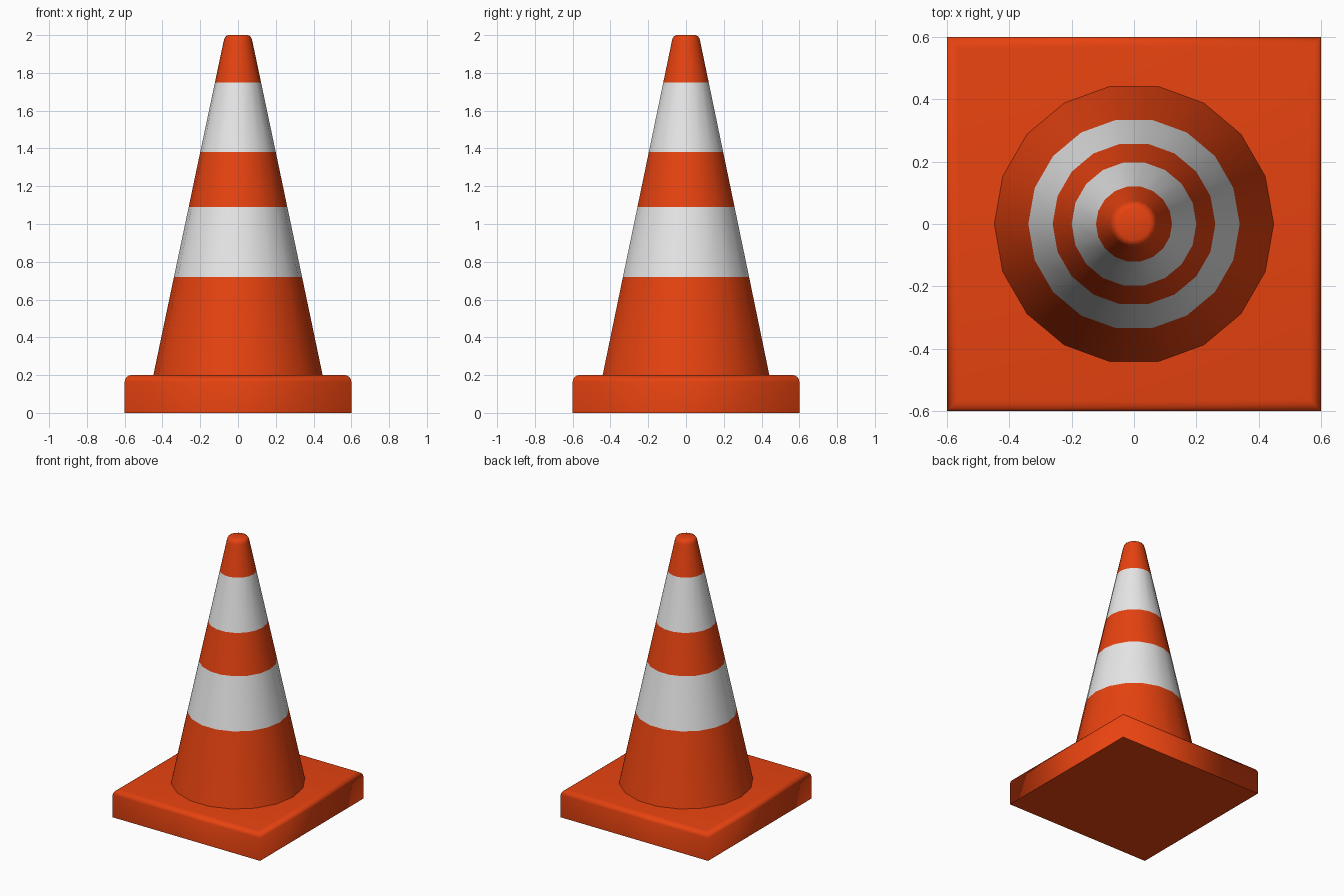
import bpy, bmesh, math

if "Cube" in bpy.data.objects:
    bpy.data.objects.remove(bpy.data.objects["Cube"])


def material(name, rgb):
    m = bpy.data.materials.new(name)
    m.diffuse_color = (*rgb, 1)
    m.use_nodes = True
    m.node_tree.nodes["Principled BSDF"].inputs["Base Color"].default_value = m.diffuse_color
    return m


orange = material("safety_orange", (0.8, 0.055, 0.005))
white = material("reflective_white", (0.8, 0.8, 0.8))


def finish(bm, name, mats):
    bmesh.ops.recalc_face_normals(bm, faces=bm.faces)
    for f in bm.faces:
        f.smooth = True
    mesh = bpy.data.meshes.new(name)
    bm.to_mesh(mesh)
    bm.free()
    for m in mats:
        mesh.materials.append(m)
    ob = bpy.data.objects.new(name, mesh)
    bpy.context.collection.objects.link(ob)
    return ob


# Square base: block with rounded top rim, sharp bottom edges
H, HALF = 0.2, 0.6
bm = bmesh.new()
bmesh.ops.create_cube(bm, size=1)
for v in bm.verts:
    v.co = (v.co.x * 2 * HALF, v.co.y * 2 * HALF, (v.co.z + 0.5) * H)
top = [e for e in bm.edges if all(v.co.z > H - 0.001 for v in e.verts)]
bmesh.ops.bevel(bm, geom=top, offset=0.035, segments=4, profile=0.5, affect='EDGES')
for e in bm.edges:
    if all(v.co.z < 0.001 for v in e.verts):
        e.smooth = False
finish(bm, "base", [orange])

# Cone: 18-sided revolved profile (radius, height), with a rounded tip
SIDES = 18
profile = [(0.448, 0.2), (0.339, 0.72), (0.261, 1.09), (0.2, 1.38), (0.122, 1.75),
           (0.076, 1.968), (0.072, 1.983), (0.064, 1.995), (0.052, 2.0)]
bm = bmesh.new()
rings = [[bm.verts.new((r * math.cos(i * math.tau / SIDES),
                        r * math.sin(i * math.tau / SIDES), z))
          for i in range(SIDES)] for r, z in profile]
for k, (lo, hi) in enumerate(zip(rings, rings[1:])):
    for i in range(SIDES):
        j = (i + 1) % SIDES
        f = bm.faces.new((lo[i], lo[j], hi[j], hi[i]))
        f.material_index = 1 if k in (1, 3) else 0   # white stripes
bm.faces.new(rings[-1])
finish(bm, "cone", [orange, white])
